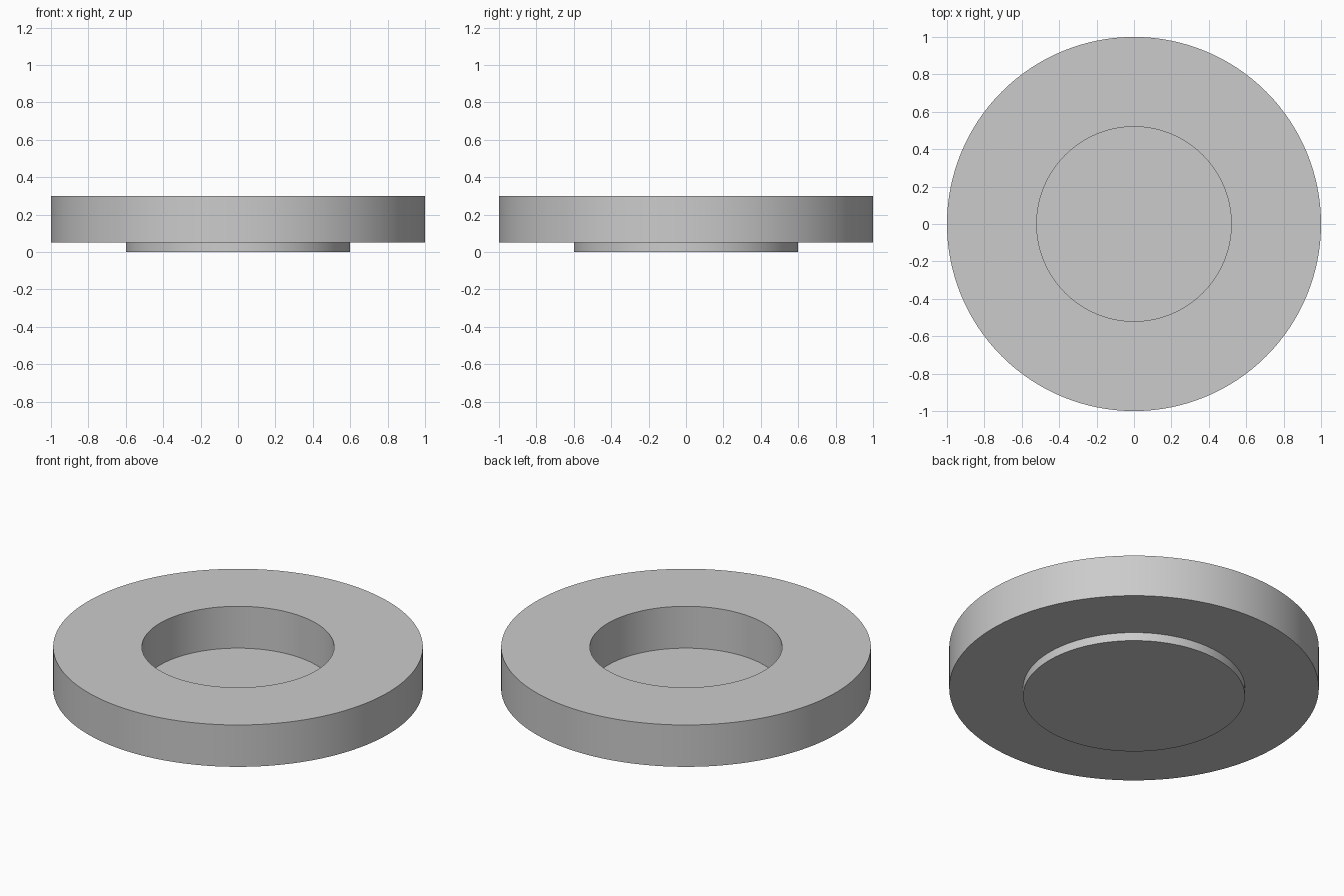
import bpy
import bmesh
import math

cube = bpy.data.objects.get("Cube")
if cube:
    bpy.data.objects.remove(cube, do_unlink=True)

SEGMENTS = 128
OUTER, HOLE, BASE = 1.0, 0.52, 0.6
STEP, TOP = 0.05, 0.3

grey = bpy.data.materials.new("plain grey")
grey.use_nodes = True
colour = (0.6, 0.6, 0.6, 1)
grey.diffuse_color = colour
grey.node_tree.nodes["Principled BSDF"].inputs["Base Color"].default_value = colour


def circle(bm, radius, z):
    """Ring of vertices around the z axis."""
    step = math.tau / SEGMENTS
    return [bm.verts.new((radius * math.cos(i * step), radius * math.sin(i * step), z))
            for i in range(SEGMENTS)]


def bridge(bm, a, b):
    for i in range(SEGMENTS):
        j = (i + 1) % SEGMENTS
        bm.faces.new((a[i], a[j], b[j], b[i]))


def turned_part(name, profile, closed):
    """Turn a profile; a closed one makes a tube, an open one gets flat caps."""
    bm = bmesh.new()
    loops = [circle(bm, r, z) for r, z in profile]
    for a, b in zip(loops, loops[1:]):
        bridge(bm, a, b)
    if closed:
        bridge(bm, loops[-1], loops[0])
    else:
        bm.faces.new(loops[0])
        bm.faces.new(loops[-1])
    bmesh.ops.recalc_face_normals(bm, faces=bm.faces)
    mesh = bpy.data.meshes.new(name)
    bm.to_mesh(mesh)
    bm.free()
    mesh.materials.append(grey)
    part = bpy.data.objects.new(name, mesh)
    bpy.context.collection.objects.link(part)
    bpy.ops.object.select_all(action='DESELECT')
    part.select_set(True)
    bpy.context.view_layer.objects.active = part
    bpy.ops.object.shade_smooth_by_angle(angle=math.radians(30))
    return part


# Thick ring with a straight central hole
turned_part("ring", [(OUTER, STEP), (OUTER, TOP), (HOLE, TOP), (HOLE, STEP)], True)

# Thin disc under the ring that closes the hole
turned_part("base_disc", [(BASE, 0), (BASE, STEP)], False)
